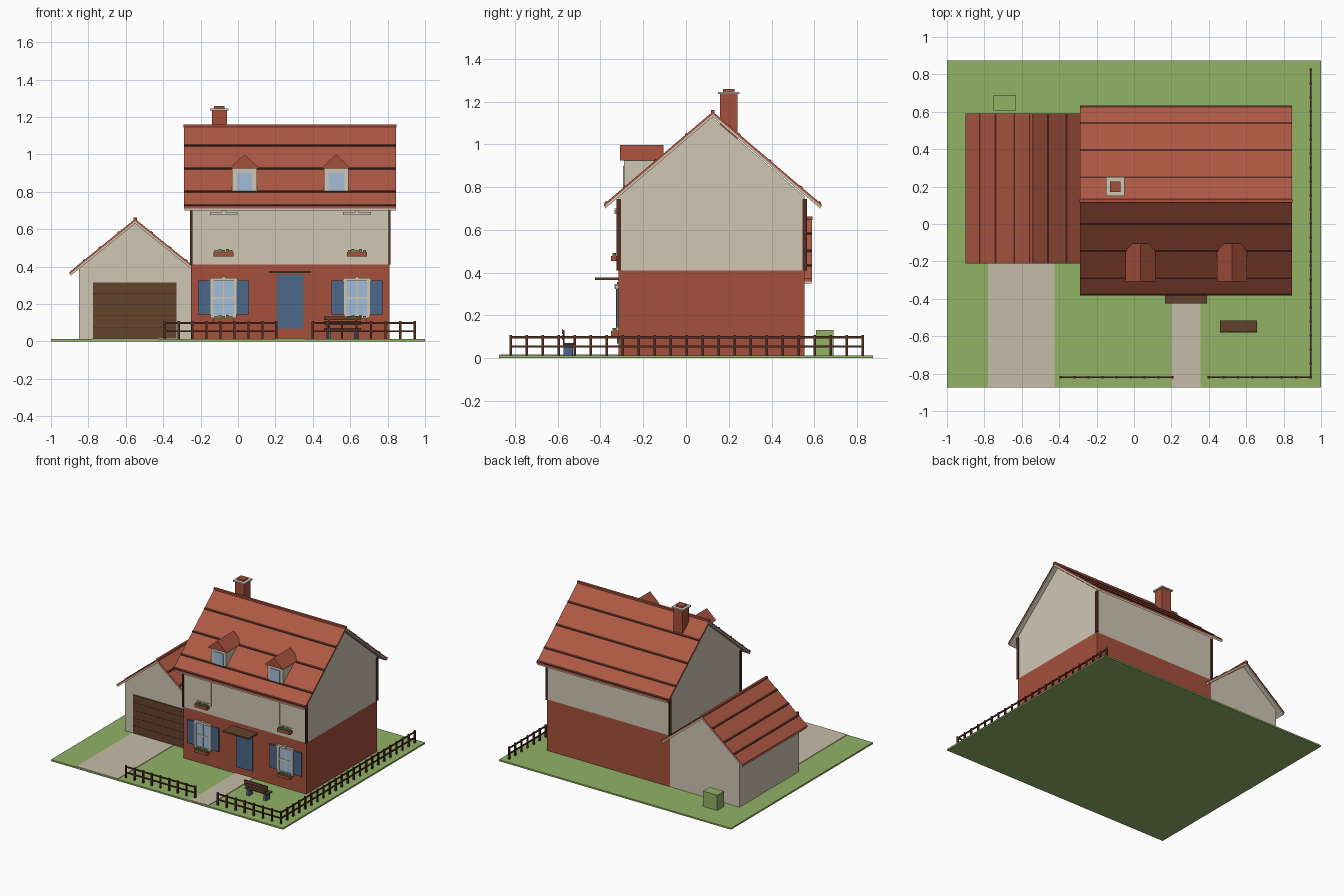
import bpy

if "Cube" in bpy.data.objects:
    bpy.data.objects.remove(bpy.data.objects["Cube"])

def colour(name, r, g, b):
    lin = [((c / 255 + 0.055) / 1.055) ** 2.4 for c in (r, g, b)]
    m = bpy.data.materials.new(name)
    m.diffuse_color = (*lin, 1)
    m.use_nodes = True
    m.node_tree.nodes["Principled BSDF"].inputs["Base Color"].default_value = m.diffuse_color
    return m

GRASS = colour("grass_green", 146, 178, 101)
PLASTER = colour("plaster_beige", 208, 199, 181)
BRICK = colour("brick_red", 165, 80, 60)
TILE = colour("tile_red", 174, 88, 67)
DARK = colour("dark_brown", 82, 45, 34)
WOOD = colour("wood_brown", 99, 66, 44)
PAVING = colour("paving_beige", 198, 188, 169)
BLUE = colour("paint_blue", 76, 103, 136)
GLASS = colour("glass_blue", 162, 190, 218)
LEAF = colour("leaf_green", 104, 138, 80)

def mesh(name, verts, faces, mat):
    me = bpy.data.meshes.new(name)
    me.from_pydata(verts, [], faces)
    me.materials.append(mat)
    ob = bpy.data.objects.new(name, me)
    bpy.context.collection.objects.link(ob)
    return ob

def prism(name, profile, axis, a, b, mat):
    """Extrude a (u, z) profile along x or y; profile listed anticlockwise."""
    place = (lambda u, z, t: (t, u, z)) if axis == "x" else (lambda u, z, t: (u, t, z))
    n = len(profile)
    verts = [place(u, z, t) for t in (a, b) for u, z in profile]
    faces = [list(range(n))[::-1], list(range(n, 2 * n))]
    faces += [[i, (i + 1) % n, n + (i + 1) % n, n + i] for i in range(n)]
    if axis == "y":
        faces = [f[::-1] for f in faces]
    return mesh(name, verts, faces, mat)

def box(name, x0, x1, y0, y1, z0, z1, mat):
    return prism(name, [(y0, z0), (y1, z0), (y1, z1), (y0, z1)], "x", x0, x1, mat)

def gable_roof(name, axis, c, apex, slope, half, a, b, courses):
    """Soffit boards, tile layer, raised dark courses and a ridge cap."""
    def chevron(part, top, thick, w, e, mat):
        pts = [(c - w, top - slope * w), (c - w, top - thick - slope * w), (c, top - thick),
               (c + w, top - thick - slope * w), (c + w, top - slope * w), (c, top)]
        prism(name + part, pts, axis, a + e, b - e, mat)
    chevron("_soffit", apex - 0.012, 0.013, half - 0.004, 0.003, PLASTER)
    chevron("_tiles", apex, 0.012, half, 0, TILE)
    for d in courses:
        for s in (-1, 1):
            u0, u1 = sorted((c + s * (d - 0.005), c + s * (d + 0.005)))
            z = lambda u: apex - slope * abs(u - c)
            pts = [(u0, z(u0) - 0.004), (u1, z(u1) - 0.004), (u1, z(u1) + 0.005), (u0, z(u0) + 0.005)]
            prism(name + "_course", pts, axis, a, b, DARK)
    r = 0.009
    prism(name + "_ridge", [(c - r, apex - r), (c + r, apex - r), (c + r, apex + 0.007),
                            (c - r, apex + 0.007)], axis, a - 0.002, b + 0.002, BRICK)

# Plot and paving
box("lawn", -1, 1, -0.875, 0.875, 0, 0.012, GRASS)
box("driveway", -0.78, -0.425, -0.873, -0.17, 0.01, 0.016, PAVING)
box("front_path", 0.2, 0.355, -0.873, -0.31, 0.01, 0.016, PAVING)

# Main house
F, B = -0.315, 0.555
box("ground_floor", -0.25, 0.81, F, B, 0.01, 0.41, BRICK)
prism("upper_floor", [(F, 0.41), (B, 0.41), (B, 0.757), (0.12, 1.127), (F, 0.757)], "x", -0.25, 0.81, PLASTER)
gable_roof("house_roof", "x", 0.125, 1.153, 0.85, 0.508, -0.29, 0.845, (0.125, 0.27, 0.415, 0.502))
for x in (-0.25, 0.81):
    for y in (F, B):
        box("corner_post", x - 0.006, x + 0.006, y - 0.011, y + 0.011, 0.41, 0.745, DARK)

# Chimney
box("chimney_stack", -0.14, -0.06, 0.16, 0.24, 0.98, 1.237, BRICK)
box("chimney_cap", -0.15, -0.05, 0.15, 0.25, 1.235, 1.246, PLASTER)
box("chimney_pot", -0.128, -0.072, 0.172, 0.228, 1.24, 1.258, BRICK)

# Garage
prism("garage_walls", [(-0.85, 0.01), (-0.25, 0.01), (-0.25, 0.392), (-0.55, 0.635), (-0.85, 0.392)],
      "y", -0.18, 0.554, PLASTER)
gable_roof("garage_roof", "y", -0.55, 0.655, 0.81, 0.35, -0.21, 0.59, (0.09, 0.19, 0.275))
box("garage_door", -0.775, -0.33, -0.187, -0.178, 0.016, 0.315, WOOD)
for i in range(1, 5):
    box("garage_door_groove", -0.775, -0.33, -0.1885, -0.186, 0.0145 + i * 0.06, 0.0175 + i * 0.06, DARK)

# Dormers
for x in (0.035, 0.525):
    box("dormer_body", x - 0.066, x + 0.066, -0.29, -0.11, 0.805, 0.928, PLASTER)
    box("dormer_window", x - 0.041, x + 0.041, -0.295, -0.289, 0.805, 0.9, GLASS)
    prism("dormer_roof", [(x - 0.08, 0.925), (x + 0.08, 0.925), (x, 0.998)], "y", -0.308, -0.105, BRICK)

def window(x, z, glazed):
    """Framed window with lintel, sill and planted flower box."""
    out = 0.012 if glazed else 0.004
    if glazed:
        box("window_glass", x - 0.06, x + 0.06, F - 0.006, F + 0.002, z, z + 0.2, GLASS)
        box("window_transom", x - 0.06, x + 0.06, F - 0.009, F, z + 0.096, z + 0.106, PLASTER)
        box("window_mullion", x - 0.003, x + 0.003, F - 0.008, F, z, z + 0.2, PLASTER)
    for s in (-1, 1):
        box("window_jamb", x + s * 0.062 - 0.007, x + s * 0.062 + 0.007, F - out, F, z, z + 0.2, PLASTER)
    box("window_lintel", x - 0.074, x + 0.074, F - 0.017, F, z + 0.193, z + 0.209, PLASTER)
    box("window_keystone", x - 0.009, x + 0.009, F - 0.02, F, z + 0.195, z + 0.217, PLASTER)
    box("window_sill", x - 0.069, x + 0.069, F - out, F, z - 0.004, z + 0.012, PLASTER)
    box("flower_box", x - 0.053, x + 0.053, F - 0.036, F, z - 0.028, z - 0.004, BRICK)
    for i in range(5):
        px = x - 0.04 + i * 0.02
        box("flower_plant", px - 0.008, px + 0.008, F - 0.03, F - 0.012, z - 0.006,
            z + 0.006 + 0.005 * (i % 2), LEAF)

for x in (-0.077, 0.636):
    window(x, 0.13, True)
    window(x, 0.482, False)
    for s in (-1, 1):
        cx = x + s * 0.103
        box("shutter", cx - 0.034, cx + 0.034, F - 0.01, F, 0.143, 0.325, BLUE)

# Front door and canopy
box("front_door", 0.208, 0.35, F - 0.008, F, 0.068, 0.357, BLUE)
box("door_canopy", 0.165, 0.39, -0.425, F, 0.365, 0.377, WOOD)

# Bench facing the house
box("bench_seat", 0.46, 0.658, -0.575, -0.515, 0.062, 0.071, WOOD)
for z in (0.088, 0.113):
    box("bench_back_slat", 0.46, 0.658, -0.58, -0.573, z, z + 0.02, WOOD)
for x in (0.486, 0.632):
    box("bench_leg", x - 0.012, x + 0.012, -0.573, -0.528, 0.01, 0.063, BLUE)
    box("bench_back_post", x - 0.005, x + 0.005, -0.575, -0.569, 0.06, 0.13, DARK)

# Fences
def fence(p, q, n):
    (x0, y0), (x1, y1) = p, q
    h = 0.006
    for i in range(n + 1):
        x, y = x0 + (x1 - x0) * i / n, y0 + (y1 - y0) * i / n
        box("fence_post", x - h, x + h, y - h, y + h, 0.01, 0.109, DARK)
    for z in (0.054, 0.098):
        box("fence_rail", x0 - 0.004, x1 + 0.004, y0 - 0.004, y1 + 0.004, z - 0.005, z + 0.005, DARK)

fence((-0.392, -0.82), (0.205, -0.82), 8)
fence((0.4, -0.82), (0.945, -0.82), 7)
fence((0.945, -0.82), (0.945, 0.826), 22)

# Garden bin behind the garage
box("garden_bin", -0.752, -0.63, 0.608, 0.69, 0.01, 0.132, GRASS)
